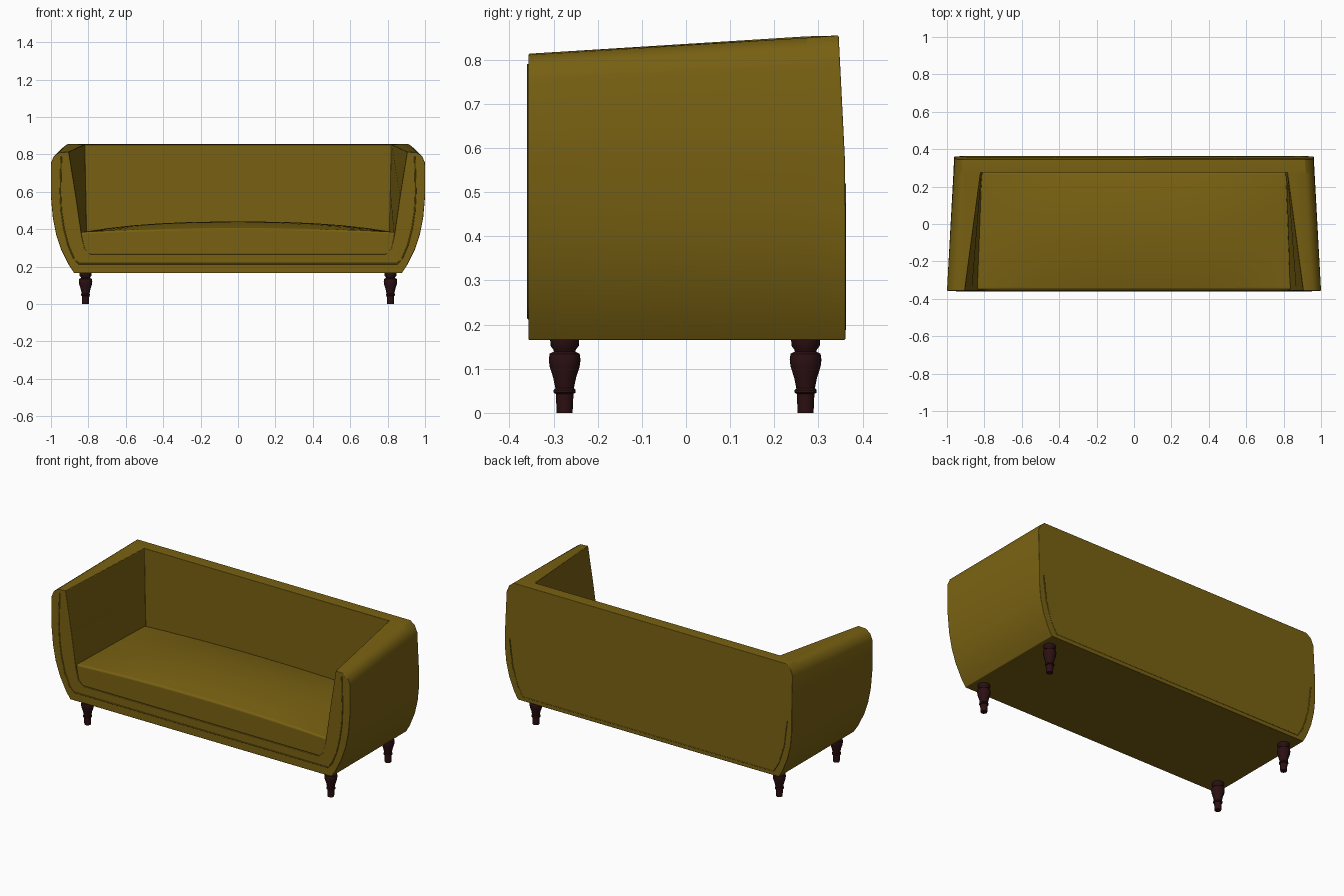
import bpy, bmesh, math

if "Cube" in bpy.data.objects:
    bpy.data.objects.remove(bpy.data.objects["Cube"])

def material(name, rgb):
    m = bpy.data.materials.new(name)
    m.diffuse_color = (*rgb, 1)
    m.use_nodes = True
    m.node_tree.nodes["Principled BSDF"].inputs["Base Color"].default_value = m.diffuse_color
    return m

OLIVE = material("olive upholstery", (0.19, 0.12, 0.006))
WOOD = material("dark wood", (0.025, 0.005, 0.006))

def add(name, bm, mat, bevel=0, segs=4, angle=35):
    bmesh.ops.recalc_face_normals(bm, faces=bm.faces)
    me = bpy.data.meshes.new(name)
    bm.to_mesh(me)
    bm.free()
    ob = bpy.data.objects.new(name, me)
    bpy.context.collection.objects.link(ob)
    me.materials.append(mat)
    if bevel:
        mod = ob.modifiers.new("soft edges", 'BEVEL')
        mod.width, mod.segments = bevel, segs
        mod.limit_method, mod.angle_limit = 'ANGLE', math.radians(angle)
    bpy.ops.object.select_all(action='DESELECT')
    ob.select_set(True)
    bpy.context.view_layer.objects.active = ob
    bpy.ops.object.shade_smooth_by_angle(angle=math.radians(40))
    return ob

def mirrored(half):
    return [(-x, z) for x, z in reversed(half)] + list(half)

# Shell: U-shaped front outline lofted to the back, which closes the U
OUTER = mirrored([(0.875, 0.165), (0.905, 0.21), (0.945, 0.29), (0.972, 0.37), (0.99, 0.46),
                  (1.0, 0.57), (1.0, 0.755), (0.985, 0.79), (0.955, 0.811)])
INNER_FRONT = mirrored([(0.79, 0.266), (0.82, 0.295), (0.835, 0.36), (0.867, 0.58), (0.905, 0.814)])
INNER_BACK = mirrored([(0.785, 0.266), (0.805, 0.295), (0.81, 0.36), (0.815, 0.58), (0.82, 0.814)])
Y0, Y1, Y2 = -0.357, 0.275, 0.361

def ring(bm, pts, y, outer):
    t = (y - Y0) / (Y2 - Y0)
    out = []
    for x, z in pts:
        h = (z - 0.165) / 0.65
        nx = x - math.copysign(0.042 * t * min(1, h * 1.5), x) if outer else x
        ny = y - 0.015 * max(0, (z - 0.55) / 0.26) if y == Y2 else y
        out.append(bm.verts.new((nx, ny, z + 0.044 * t * max(0, (z - 0.5) / 0.31))))
    return out

bm = bmesh.new()
oa, ob_, oc = [ring(bm, OUTER, y, True) for y in (Y0, Y1, Y2)]
ia, ib = ring(bm, INNER_FRONT, Y0, False), ring(bm, INNER_BACK, Y1, False)
for a, b in ((oa, ob_), (ob_, oc), (ia, ib)):
    for i in range(len(a) - 1):
        bm.faces.new((a[i], a[i + 1], b[i + 1], b[i]))
bm.faces.new(oa + ia[::-1])          # front face
bm.faces.new(ib)                     # inside of the back
bm.faces.new(oc)                     # rear face
for e in (0, -1):                    # arm tops
    bm.faces.new((oa[e], ob_[e], ib[e], ia[e]))
bm.faces.new((ob_[0], ib[0], ib[-1], ob_[-1], oc[-1], oc[0]))
add("sofa_shell", bm, OLIVE, 0.02)

# Seat cushion: crowned, softly rounded block
bm = bmesh.new()
bmesh.ops.create_cube(bm, size=2)
bmesh.ops.subdivide_edges(bm, edges=bm.edges[:], cuts=11, use_grid_fill=True)
for v in bm.verts:
    u, w, s = v.co
    k = (s + 1) / 2
    crown = 0.385 + 0.02 * (1 - u * u) + 0.036 * (1 - abs(u) ** 3) * (1 - w * w)
    v.co = (u * (0.822 - 0.01 * w + 0.008 * k), -0.037 + w * 0.314, 0.262 + k * (crown - 0.262))
add("seat_cushion", bm, OLIVE, 0.032, 5, 50)

# Piping along seams
def piping(name, pts, r=0.004):
    cu = bpy.data.curves.new(name, 'CURVE')
    cu.dimensions = '3D'
    cu.bevel_depth, cu.bevel_resolution = r, 2
    sp = cu.splines.new('POLY')
    sp.points.add(len(pts) - 1)
    for p, c in zip(sp.points, pts):
        p.co = (*c, 1)
    cu.materials.append(OLIVE)
    bpy.context.collection.objects.link(bpy.data.objects.new(name, cu))

SEAM = mirrored([(0.85, 0.215), (0.878, 0.245), (0.91, 0.32), (0.932, 0.41), (0.945, 0.5),
                 (0.95, 0.6), (0.945, 0.79)])
piping("front_piping", [(x, Y0 + 0.001, z) for x, z in SEAM])
REAR = mirrored([(0.84, 0.19), (0.875, 0.25), (0.91, 0.36), (0.93, 0.52)])
piping("rear_piping", [(x, Y2 - 0.001, z) for x, z in REAR], 0.003)

# Turned legs
PROFILE = [(0, 0), (0.018, 0), (0.02, 0.043), (0.025, 0.046), (0.025, 0.052), (0.021, 0.056),
           (0.026, 0.08), (0.034, 0.105), (0.036, 0.12), (0.034, 0.134), (0.024, 0.139),
           (0.026, 0.144), (0.032, 0.152), (0.033, 0.17), (0, 0.17)]
for side, sx in (("left", -1), ("right", 1)):
    for end, y in (("front", -0.275), ("back", 0.271)):
        bm = bmesh.new()
        vs = [bm.verts.new((r, 0, z)) for r, z in PROFILE]
        es = [bm.edges.new(p) for p in zip(vs, vs[1:])]
        bmesh.ops.spin(bm, geom=vs + es, cent=(0, 0, 0), axis=(0, 0, 1),
                       angle=2 * math.pi, steps=28)
        bmesh.ops.remove_doubles(bm, verts=bm.verts, dist=0.0005)
        leg = add(f"{end}_{side}_leg", bm, WOOD)
        leg.location = (sx * 0.815, y, 0)
